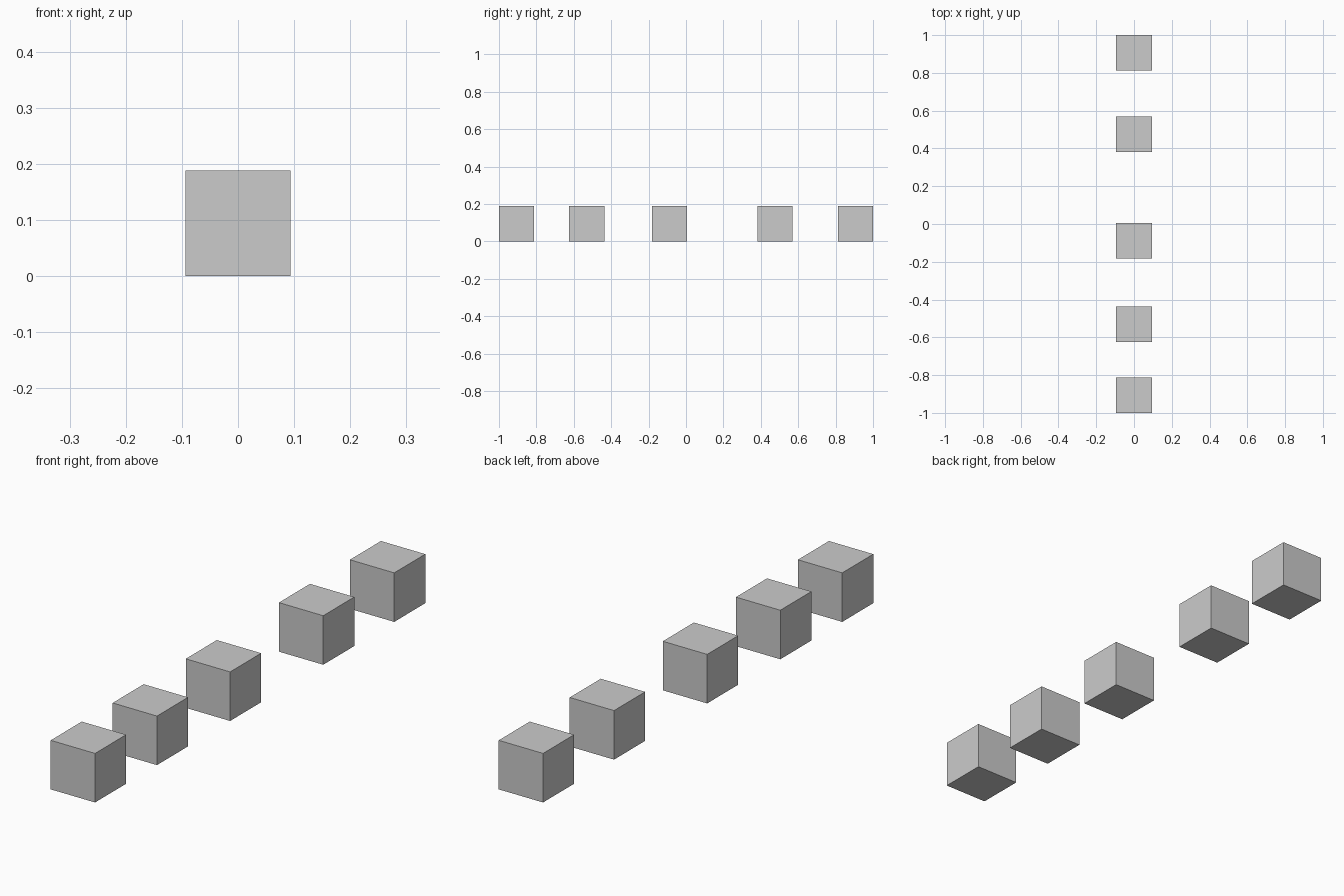
import bpy

if "Cube" in bpy.data.objects:
    bpy.data.objects.remove(bpy.data.objects["Cube"])

SIZE = 0.188                                     # edge length of every cube
CENTRES_Y = [-0.906, -0.531, -0.088, 0.476, 0.906]  # uneven spacing along the row

# Row of identical cubes resting on the ground
for i, y in enumerate(CENTRES_Y, start=1):
    bpy.ops.mesh.primitive_cube_add(size=SIZE, location=(0, y, SIZE / 2))
    bpy.context.object.name = f"cube_{i}"
